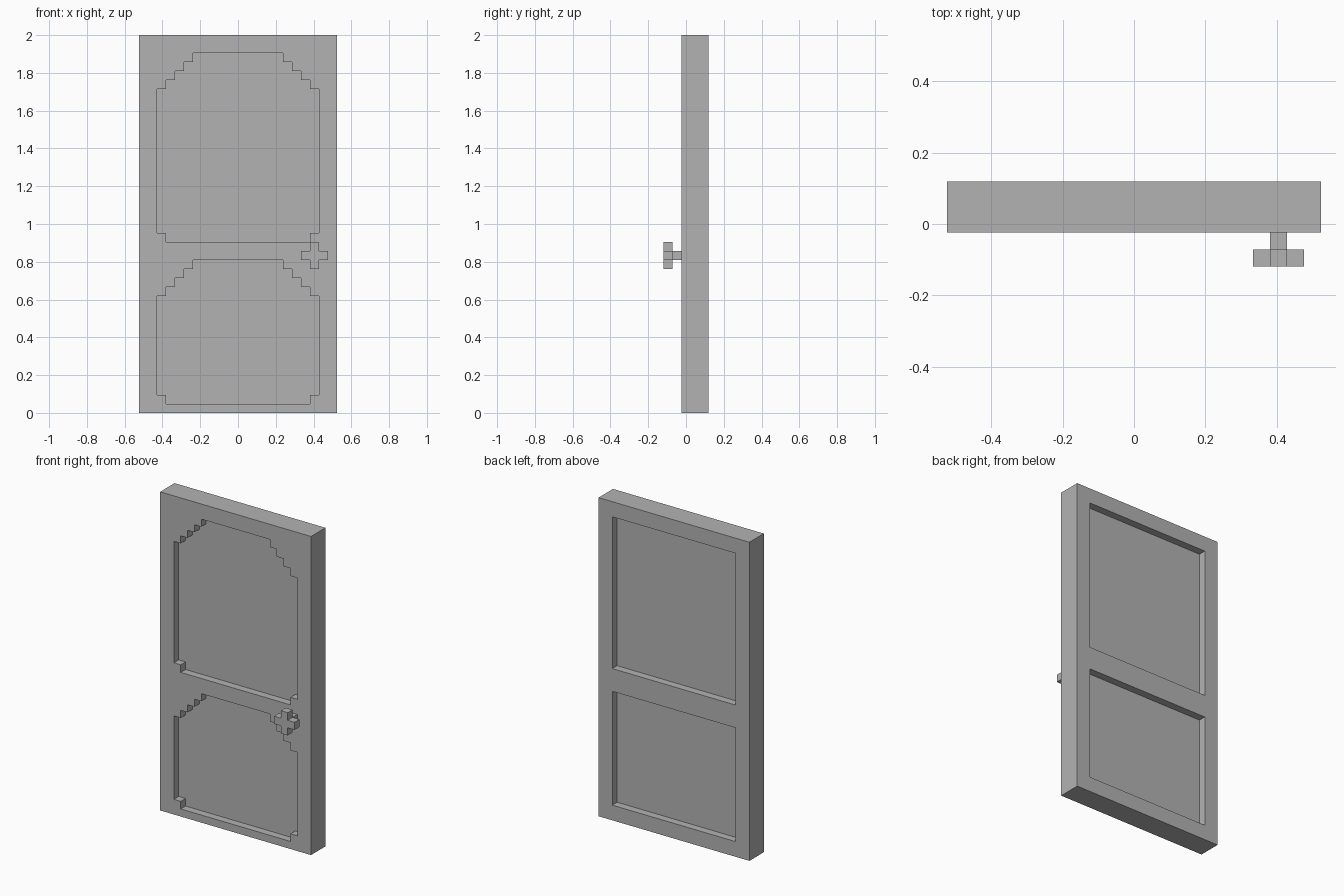
import bpy
import bmesh

U = 2 / 42            # one grid unit
FRONT, BACK = -0.5, 2.5   # door faces along y, in units

cube = bpy.data.objects.get("Cube")
if cube:
    bpy.data.objects.remove(cube)

grey = bpy.data.materials.new("plain_grey")
grey.use_nodes = True
grey.diffuse_color = (0.45, 0.45, 0.45, 1)
grey.node_tree.nodes["Principled BSDF"].inputs["Base Color"].default_value = grey.diffuse_color


def prism(name, outline, y0, y1):
    """Extrude an (x, z) outline from y0 to y1, all in grid units."""
    bm = bmesh.new()
    face = bm.faces.new([bm.verts.new((x * U, y0 * U, z * U)) for x, z in outline])
    extruded = bmesh.ops.extrude_face_region(bm, geom=[face])["geom"]
    moved = [v for v in extruded if isinstance(v, bmesh.types.BMVert)]
    bmesh.ops.translate(bm, vec=(0, (y1 - y0) * U, 0), verts=moved)
    bmesh.ops.recalc_face_normals(bm, faces=bm.faces)
    mesh = bpy.data.meshes.new(name)
    bm.to_mesh(mesh)
    bm.free()
    mesh.materials.append(grey)
    obj = bpy.data.objects.new(name, mesh)
    bpy.context.collection.objects.link(obj)
    return obj


def rect(x0, x1, z0, z1):
    return [(x0, z0), (x1, z0), (x1, z1), (x0, z1)]


def stepped_panel(bottom, top):
    """Symmetric panel outline with notched feet and a stair-stepped arch."""
    right = [(8, bottom), (8, bottom + 1), (9, bottom + 1)]
    for i in range(4):
        right += [(9 - i, top - 4 + i), (8 - i, top - 4 + i)]
    right.append((5, top))
    return right + [(-x, z) for x, z in reversed(right)]


# Door slab with recessed panels on both faces
door = prism("door_slab", rect(-11, 11, 0, 42), FRONT, BACK)
cutters = []
for name, bottom, top in (("lower", 1, 17), ("upper", 19, 40)):
    cutters.append(prism(name + "_front_cutter", stepped_panel(bottom, top), FRONT - 0.3, FRONT + 1))
    cutters.append(prism(name + "_back_cutter", rect(-9, 9, bottom + 1, top), BACK - 1, BACK + 0.3))

for cutter in cutters:
    cutter.hide_render = True
    cut = door.modifiers.new(cutter.name, "BOOLEAN")
    cut.operation = "DIFFERENCE"
    cut.solver = "EXACT"
    cut.object = cutter

# Bake the recesses and discard the cutters
bpy.context.view_layer.update()
depsgraph = bpy.context.evaluated_depsgraph_get()
baked = bpy.data.meshes.new_from_object(door.evaluated_get(depsgraph))
door.modifiers.clear()
door.data = baked
for cutter in cutters:
    bpy.data.objects.remove(cutter)

# Door knob: short stem and a plus-shaped handle
prism("knob_stem", rect(8, 9, 17, 18), FRONT - 1, FRONT)
plus = [(7, 17), (8, 17), (8, 16), (9, 16), (9, 17), (10, 17),
        (10, 18), (9, 18), (9, 19), (8, 19), (8, 18), (7, 18)]
prism("knob_handle", plus, FRONT - 2, FRONT - 1)
